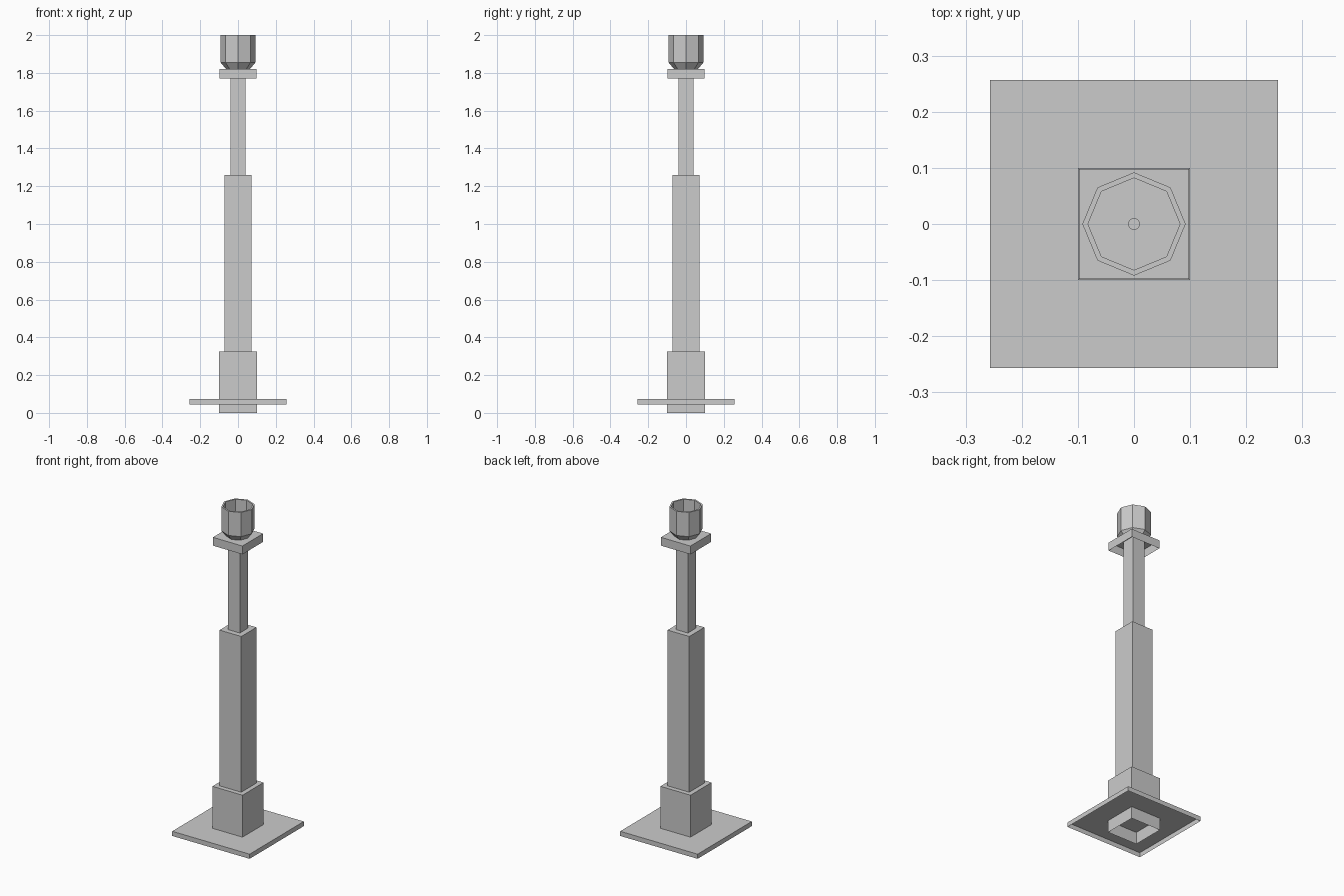
import bpy, bmesh, math

if "Cube" in bpy.data.objects:
    bpy.data.objects.remove(bpy.data.objects["Cube"])


def new_object(name, bm):
    mesh = bpy.data.meshes.new(name)
    bm.to_mesh(mesh)
    bm.free()
    obj = bpy.data.objects.new(name, mesh)
    bpy.context.collection.objects.link(obj)
    return obj


def open_box(name, half, z0, z1):
    """Square box centred on the axis with its underside left open."""
    bm = bmesh.new()
    bmesh.ops.create_cube(bm, size=1)
    for v in bm.verts:
        v.co = (v.co.x * 2 * half, v.co.y * 2 * half, z0 + (v.co.z + 0.5) * (z1 - z0))
    bm.normal_update()
    bottom = [f for f in bm.faces if f.normal.z < -0.9]
    bmesh.ops.delete(bm, geom=bottom, context='FACES_ONLY')
    return new_object(name, bm)


def lathe(name, profile, sides):
    """Revolve (radius, z) points with flat facets; the last ring is capped."""
    bm = bmesh.new()
    rings = []
    for r, z in profile:
        angles = [2 * math.pi * i / sides for i in range(sides)]
        rings.append([bm.verts.new((r * math.cos(a), r * math.sin(a), z)) for a in angles])
    for lower, upper in zip(rings, rings[1:]):
        for i in range(sides):
            j = (i + 1) % sides
            bm.faces.new((lower[i], lower[j], upper[j], upper[i]))
    bm.faces.new(rings[-1])
    return new_object(name, bm)


# Post: ground plate, foot block, two stepped shafts and the cap
open_box("ground_plate", 0.257, 0.045, 0.073)
open_box("foot_block", 0.10, 0.0, 0.325)
open_box("lower_shaft", 0.072, 0.325, 1.26)
open_box("upper_shaft", 0.04, 1.26, 1.82)
open_box("cap", 0.098, 1.77, 1.82)

# Octagonal cup: tapered bottom, outer wall, rim, inner wall, floor
lathe("cup", [(0.063, 1.82), (0.092, 1.855), (0.092, 2.0),
              (0.082, 2.0), (0.082, 1.855)], 8)

# Small round stub in the middle of the cup floor
lathe("cup_stub", [(0.0105, 1.855), (0.0105, 1.875)], 16)
